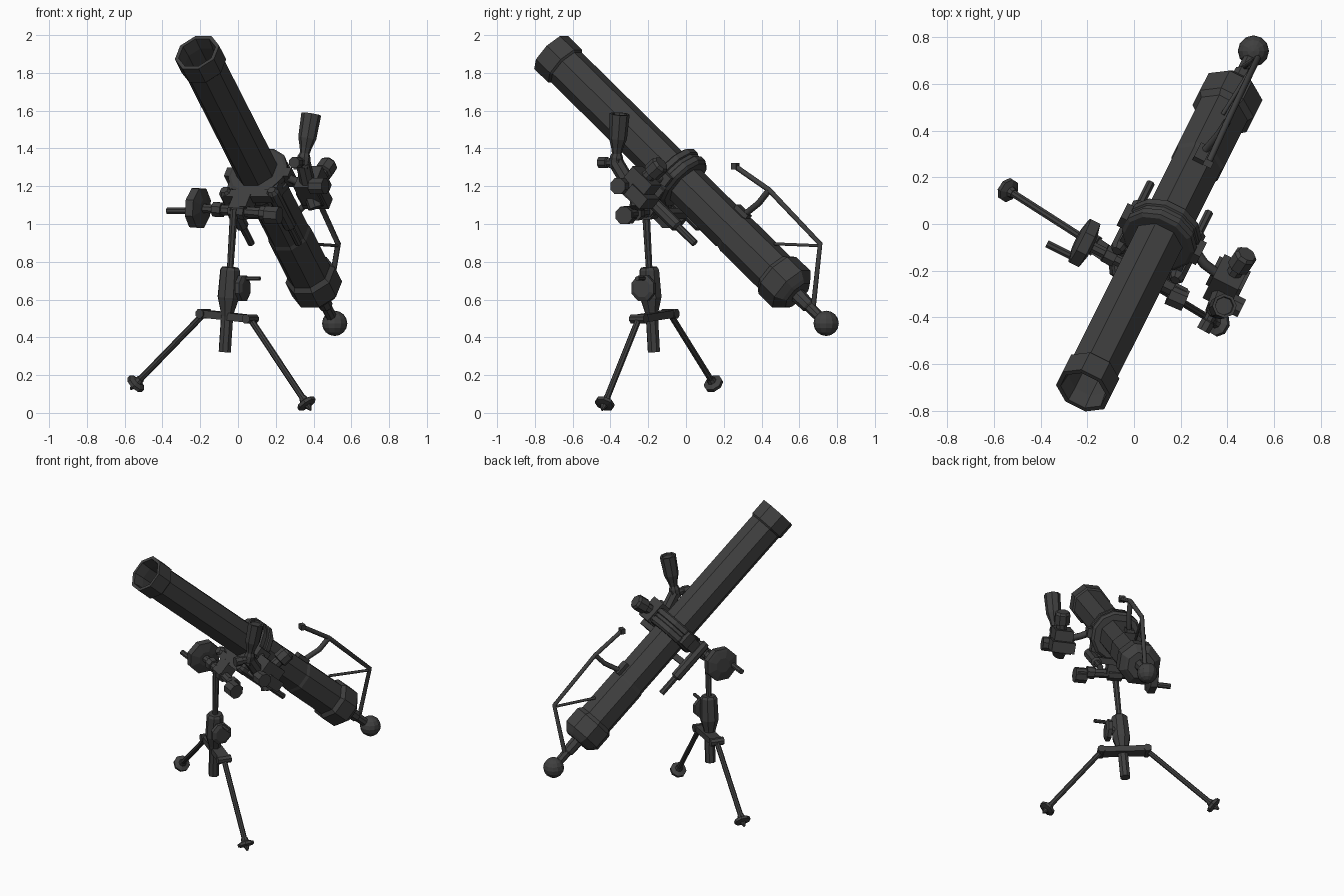
import bpy, math
from mathutils import Vector as V, Matrix

if "Cube" in bpy.data.objects:
    bpy.data.objects.remove(bpy.data.objects["Cube"])

mat = bpy.data.materials.new("dark_steel")
mat.diffuse_color = (0.05, 0.05, 0.05, 1)
mat.use_nodes = True
mat.node_tree.nodes["Principled BSDF"].inputs["Base Color"].default_value = mat.diffuse_color

# Shared axes: barrel direction D, sideways U, barrel-up W, level-back B
BALL = V((0.512, 0.742, 0.474))
D = V((-0.336, -0.671, 0.661)).normalized()
U = V((0.894, -0.447, 0)).normalized()
W = D.cross(U)
if W.z < 0:
    W = -W
B = V((0.447, 0.894, 0)).normalized()
UP = V((0, 0, 1))


def at(s, u=0, w=0):
    return BALL + D * s + U * u + W * w


def add(name, verts, faces):
    me = bpy.data.meshes.new(name)
    me.from_pydata([tuple(v) for v in verts], [], faces)
    me.update()
    ob = bpy.data.objects.new(name, me)
    bpy.context.collection.objects.link(ob)
    me.materials.append(mat)
    return ob


def lathe(name, origin, direction, profile, n=8):
    """Spin (distance, radius) points around a line; both ends are capped."""
    d = V(direction).normalized()
    x = d.cross(UP).normalized()
    y = x.cross(d)
    verts, faces = [], []
    for s, r in profile:
        for i in range(n):
            a = 2 * math.pi * (i + 0.5) / n
            verts.append(V(origin) + d * s + (x * math.cos(a) + y * math.sin(a)) * r)
    for k in range(len(profile) - 1):
        for i in range(n):
            j = (i + 1) % n
            faces.append((k * n + i, k * n + j, k * n + n + j, k * n + n + i))
    faces.append(tuple(reversed(range(n))))
    faces.append(tuple(range(len(verts) - n, len(verts))))
    ob = add(name, verts, faces)
    return ob


def rod(name, a, b, r, r2=None, n=8):
    a, b = V(a), V(b)
    return lathe(name, a, b - a, [(0, r), ((b - a).length, r2 or r)], n)


def box(name, c, size, ax=(U, D, W)):
    verts = [V(c) + ax[0] * i * size[0] / 2 + ax[1] * j * size[1] / 2 + ax[2] * k * size[2] / 2
             for i in (-1, 1) for j in (-1, 1) for k in (-1, 1)]
    return add(name, verts, [(0, 1, 3, 2), (4, 6, 7, 5), (0, 4, 5, 1),
                             (2, 3, 7, 6), (0, 2, 6, 4), (1, 5, 7, 3)])


def pipe(name, pts, r):
    cu = bpy.data.curves.new(name, 'CURVE')
    cu.dimensions = '3D'
    cu.bevel_depth, cu.bevel_resolution, cu.use_fill_caps = r, 1, True
    sp = cu.splines.new('POLY')
    sp.points.add(len(pts) - 1)
    for p, q in zip(sp.points, pts):
        p.co = (*q, 1)
    ob = bpy.data.objects.new(name, cu)
    bpy.context.collection.objects.link(ob)
    cu.materials.append(mat)


# Barrel with breech cap, muzzle ring and open bore
lathe("barrel", BALL, D, [(0.225, 0.09), (0.24, 0.108), (0.275, 0.14), (0.385, 0.14), (0.41, 0.12),
                          (0.71, 0.12), (0.73, 0.114), (2.05, 0.114), (2.06, 0.125), (2.17, 0.125),
                          (2.17, 0.104), (2.1, 0.096), (1.3, 0.096)])
lathe("breech_neck", BALL, D, [(0.03, 0.028), (0.13, 0.03), (0.14, 0.038), (0.24, 0.042)])
bpy.ops.mesh.primitive_uv_sphere_add(segments=12, ring_count=8, radius=0.067, location=BALL)
ball = bpy.context.object
ball.name = "breech_ball"
ball.data.materials.append(mat)

# Clamp collar with side lugs
lathe("collar", BALL, D, [(1.11, 0.11), (1.11, 0.15), (1.125, 0.166), (1.155, 0.166), (1.16, 0.158),
                          (1.18, 0.158), (1.185, 0.166), (1.215, 0.166), (1.225, 0.15), (1.225, 0.11)], 12)
for side, tag in ((-1, "left"), (1, "right")):
    box(tag + "_collar_lug", at(1.17, side * 0.165, 0), (0.05, 0.09, 0.06))
    # Recoil buffers slung under the barrel
    lathe(tag + "_buffer", at(0.81, side * 0.14, -0.15), D,
          [(0, 0.02), (0.13, 0.02), (0.14, 0.035), (0.41, 0.035), (0.43, 0.022)])
    box(tag + "_buffer_hanger", at(1.17, side * 0.125, -0.1), (0.045, 0.08, 0.1))

# Yoke bars between the buffers
box("yoke_upper", at(1.2, 0, -0.16), (0.28, 0.05, 0.05))
box("yoke_lower", at(1.05, 0, -0.15), (0.28, 0.04, 0.04))
box("yoke_block", at(1.19, -0.03, -0.215), (0.1, 0.08, 0.09))

# Traverse shaft with stepped sleeves, handwheel and crank pin
wheel = V((-0.215, -0.08, 1.085))
T = V((0.894, -0.447, -0.07)).normalized()
lathe("traverse_shaft", wheel, T, [(-0.03, 0.025), (0.1, 0.025), (0.1, 0.042), (0.15, 0.042), (0.15, 0.03),
                                   (0.2, 0.03), (0.2, 0.045), (0.29, 0.045), (0.29, 0.03), (0.38, 0.03),
                                   (0.38, 0.04), (0.43, 0.04), (0.43, 0.025), (0.49, 0.025)])
lathe("traverse_handwheel", wheel, T, [(-0.035, 0.05), (-0.025, 0.095), (-0.02, 0.112), (0.025, 0.112), (0.04, 0.05)])
pin = wheel - B * 0.075 - UP * 0.015
rod("traverse_crank_pin", pin, pin - U * 0.14, 0.018)
rod("level_cylinder", (0.15, -0.3, 1.05), (0.22, -0.33, 1.045), 0.05)

# Elevating post and gearbox
top, bottom = V((-0.022, -0.212, 1.06)), V((-0.07, -0.17, 0.325))
P = (bottom - top).normalized()
lathe("elevating_post", top, P, [(-0.02, 0.022), (0.31, 0.018)])
lathe("elevating_gearbox", top, P, [(0.29, 0.045), (0.305, 0.055), (0.45, 0.06), (0.52, 0.04), (0.55, 0.034), (0.74, 0.034)])
hub = V((-0.045, -0.19, 0.66))
lathe("elevating_crank_disc", hub, U, [(0.03, 0.03), (0.06, 0.03), (0.065, 0.072), (0.09, 0.072), (0.1, 0.05)])
grip = hub + U * 0.09 + UP * 0.052 + B * 0.01
rod("elevating_crank_pin", grip, grip + U * 0.085, 0.012)

# Bipod head plate, legs and feet
ends = ((V((-0.18, -0.085, 0.525)), V((-0.54, 0.145, 0.155)), "left"),
        (V((0.065, -0.25, 0.498)), V((0.362, -0.43, 0.05)), "right"))
along = (ends[1][0] - ends[0][0]).normalized()
across = UP.cross(along).normalized()
box("bipod_head", (ends[0][0] + ends[1][0]) / 2, (0.29, 0.075, 0.04), (along, across, along.cross(across)))
for hip, foot, tag in ends:
    d = (foot - hip).normalized()
    rod(tag + "_leg_hinge", hip - across * 0.045, hip + across * 0.045, 0.026)
    rod(tag + "_leg", hip, foot, 0.017)
    lathe(tag + "_foot", foot, d, [(-0.04, 0.02), (-0.02, 0.025), (-0.008, 0.053), (0.01, 0.053), (0.016, 0.02), (0.045, 0.006)])

# Carrying handle over the breech
corner, bend = V((0.53, 0.71, 0.895)), V((0.40, 0.44, 1.18))
tip = V((0.318, 0.26, 1.305))
pipe("carrying_handle", [(0.475, 0.675, 0.57), corner, bend, tip], 0.015)
box("handle_tip", tip, (0.04, 0.03, 0.035), (U, B, UP))
pipe("handle_brace", [(0.38, 0.47, 0.895), corner - UP * 0.01], 0.009)
pipe("handle_strut", [bend, (0.365, 0.385, 1.11), (0.30, 0.31, 1.05)], 0.017)
box("handle_foot", at(0.76, 0, 0.115), (0.05, 0.09, 0.03))

# Sight bracket and body
pipe("sight_arm", [at(1.17, 0.16, 0), (0.30, -0.17, 1.23), (0.38, -0.23, 1.2)], 0.022)
body = V((0.395, -0.25, 1.2))
box("sight_body", body, (0.12, 0.15, 0.15))
box("sight_base", body - UP * 0.055 + B * 0.02, (0.15, 0.12, 0.07))
rod("sight_side_knob", body - B * 0.07 + U * 0.03, body - B * 0.07 + U * 0.11, 0.046)
lathe("sight_rear_knob", (0.43, -0.21, 1.245), (0.05, 0.075, 0.07),
      [(0, 0.035), (0.04, 0.035), (0.045, 0.052), (0.11, 0.052), (0.125, 0.04)])
rod("sight_lower_knob", body - UP * 0.06, body - UP * 0.115 + U * 0.02, 0.042)

# Elbow telescope with eyepiece
elbow = V((0.345, -0.37, 1.325))
rod("sight_column", body - B * 0.05, elbow, 0.04)
lathe("telescope", elbow, (0.045, 0.02, 0.27),
      [(-0.03, 0.035), (0.03, 0.035), (0.05, 0.026), (0.08, 0.032), (0.13, 0.048), (0.262, 0.053), (0.262, 0.04), (0.25, 0.038)])
lathe("eyepiece", elbow, (-0.05, -0.09, 0),
      [(-0.03, 0.03), (0.05, 0.024), (0.055, 0.032), (0.1, 0.032)])
